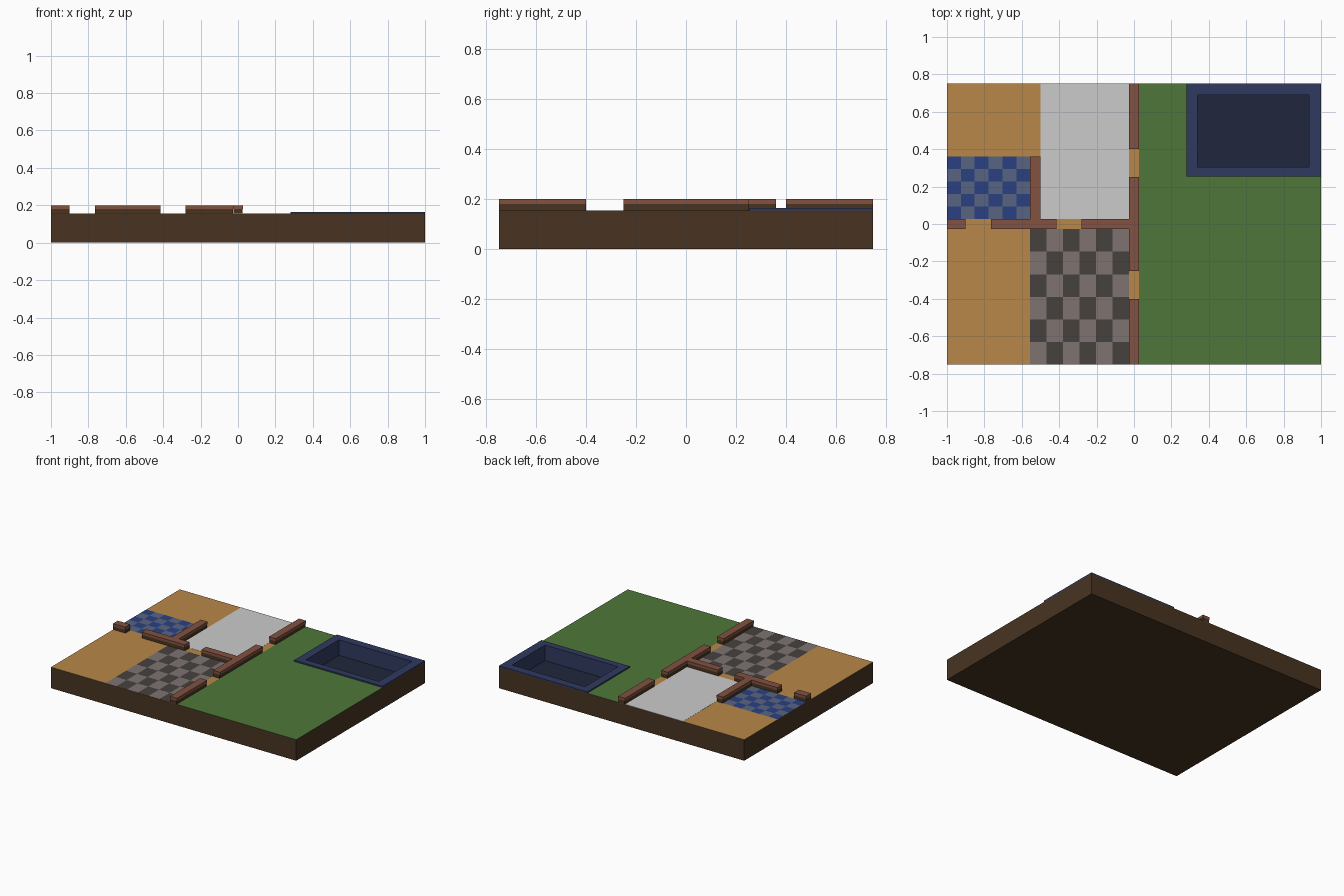
import bpy, bmesh

if "Cube" in bpy.data.objects:
    bpy.data.objects.remove(bpy.data.objects["Cube"])

def lin(c):
    c /= 255
    return c / 12.92 if c <= 0.04045 else ((c + 0.055) / 1.055) ** 2.4

def material(name, r, g, b):
    m = bpy.data.materials.new(name)
    m.diffuse_color = (lin(r), lin(g), lin(b), 1)
    m.use_nodes = True
    m.node_tree.nodes["Principled BSDF"].inputs["Base Color"].default_value = m.diffuse_color
    return m

EARTH = material("earth", 72, 52, 33)
WOOD = material("wood", 184, 135, 72)
GRASS = material("grass", 78, 119, 58)
BRICK = material("brick", 130, 82, 64)
POOL = material("pool_blue", 47, 58, 96)
WATER = material("pool_dark", 32, 39, 60)
BLUE_A = material("blue_tile", 42, 64, 128)
BLUE_B = material("pale_blue_tile", 88, 100, 130)
STONE_A = material("stone_tile", 126, 116, 113)
STONE_B = material("dark_stone_tile", 69, 65, 61)

def finish(name, bm, *mats):
    bmesh.ops.recalc_face_normals(bm, faces=bm.faces)
    me = bpy.data.meshes.new(name)
    bm.to_mesh(me)
    bm.free()
    for m in mats:
        if m:
            me.materials.append(m)
    ob = bpy.data.objects.new(name, me)
    bpy.context.collection.objects.link(ob)
    return ob

def prism(name, points, z0, z1, mat):
    bm = bmesh.new()
    low = [bm.verts.new((x, y, z0)) for x, y in points]
    high = [bm.verts.new((x, y, z1)) for x, y in points]
    bm.faces.new(low)
    bm.faces.new(high)
    n = len(points)
    for i in range(n):
        j = (i + 1) % n
        bm.faces.new((low[i], low[j], high[j], high[i]))
    return finish(name, bm, mat)

def rect(x0, x1, y0, y1):
    return [(x0, y0), (x1, y0), (x1, y1), (x0, y1)]

def checker(name, x0, x1, y0, y1, nx, ny, z, a, b):
    bm = bmesh.new()
    dx, dy = (x1 - x0) / nx, (y1 - y0) / ny
    v = [[bm.verts.new((x0 + i * dx, y0 + j * dy, z)) for j in range(ny + 1)]
         for i in range(nx + 1)]
    for i in range(nx):
        for j in range(ny):
            f = bm.faces.new((v[i][j], v[i + 1][j], v[i + 1][j + 1], v[i][j + 1]))
            f.material_index = (i + j) % 2
    return finish(name, bm, a, b)

TOP = 0.155

# ground slab with a pit for the pool
slab = prism("ground_slab", rect(-1, 1, -0.75, 0.75), 0, TOP - 0.001, EARTH)
pit = prism("pool_cutter", rect(0.337, 0.938, 0.302, 0.693), 0.045, 0.3, EARTH)
pit.hide_render = True
mod = slab.modifiers.new("pool_pit", "BOOLEAN")
mod.operation = "DIFFERENCE"
mod.solver = "EXACT"
mod.object = pit
bpy.context.view_layer.objects.active = slab
slab.select_set(True)
bpy.ops.object.modifier_apply(modifier=mod.name)
bpy.data.objects.remove(pit)

# floors and lawn
prism("wood_floor", rect(-1, 0.026, -0.75, 0.75), TOP - 0.001, TOP, WOOD)
prism("lawn", [(0.026, -0.75), (1, -0.75), (1, 0.255), (0.28, 0.255), (0.28, 0.75), (0.026, 0.75)],
      TOP - 0.001, TOP, GRASS)
prism("grey_floor", rect(-0.5, -0.028, 0.028, 0.75), TOP, TOP + 0.001, None)
checker("bathroom_tiles", -1, -0.555, 0.028, 0.36, 6, 5, TOP + 0.001, BLUE_A, BLUE_B)
checker("kitchen_tiles", -0.555, -0.028, -0.75, -0.028, 6, 6, TOP + 0.001, STONE_A, STONE_B)

# pool liner: rim, inner walls and floor from nested rectangles
bm = bmesh.new()
outer, inner = rect(0.28, 1, 0.255, 0.75), rect(0.34, 0.935, 0.305, 0.69)
rings = [[bm.verts.new((x, y, z)) for x, y in r]
         for r, z in ((outer, TOP - 0.001), (outer, 0.165), (inner, 0.165), (inner, 0.05))]
for a, b in zip(rings, rings[1:]):
    for i in range(4):
        j = (i + 1) % 4
        bm.faces.new((a[i], a[j], b[j], b[i]))
floor = bm.faces.new(rings[-1])
floor.material_index = 1
bm.normal_update()
pool = finish("pool", bm, POOL, WATER)
if pool.data.polygons[-1].normal.z < 0:
    pool.data.flip_normals()

# low walls with door gaps: dark footing and brick cap
W = 0.028
walls = [(-W, W, -0.75, -0.40), (-W, W, -0.25, 0.25), (-W, W, 0.40, 0.75),
         (-1, -0.90, -W, W), (-0.765, -0.415, -W, W), (-0.28, -W, -W, W),
         (-0.555, -0.50, W, 0.36)]
for k, (x0, x1, y0, y1) in enumerate(walls, 1):
    tall = y1 - y0 > x1 - x0
    ix, iy = (0.003, 0) if tall else (0, 0.003)
    prism(f"wall_footing_{k}", rect(x0 + ix, x1 - ix, y0 + iy, y1 - iy), TOP, 0.18, EARTH)
    prism(f"wall_cap_{k}", rect(x0, x1, y0, y1), 0.18, 0.20, BRICK)
